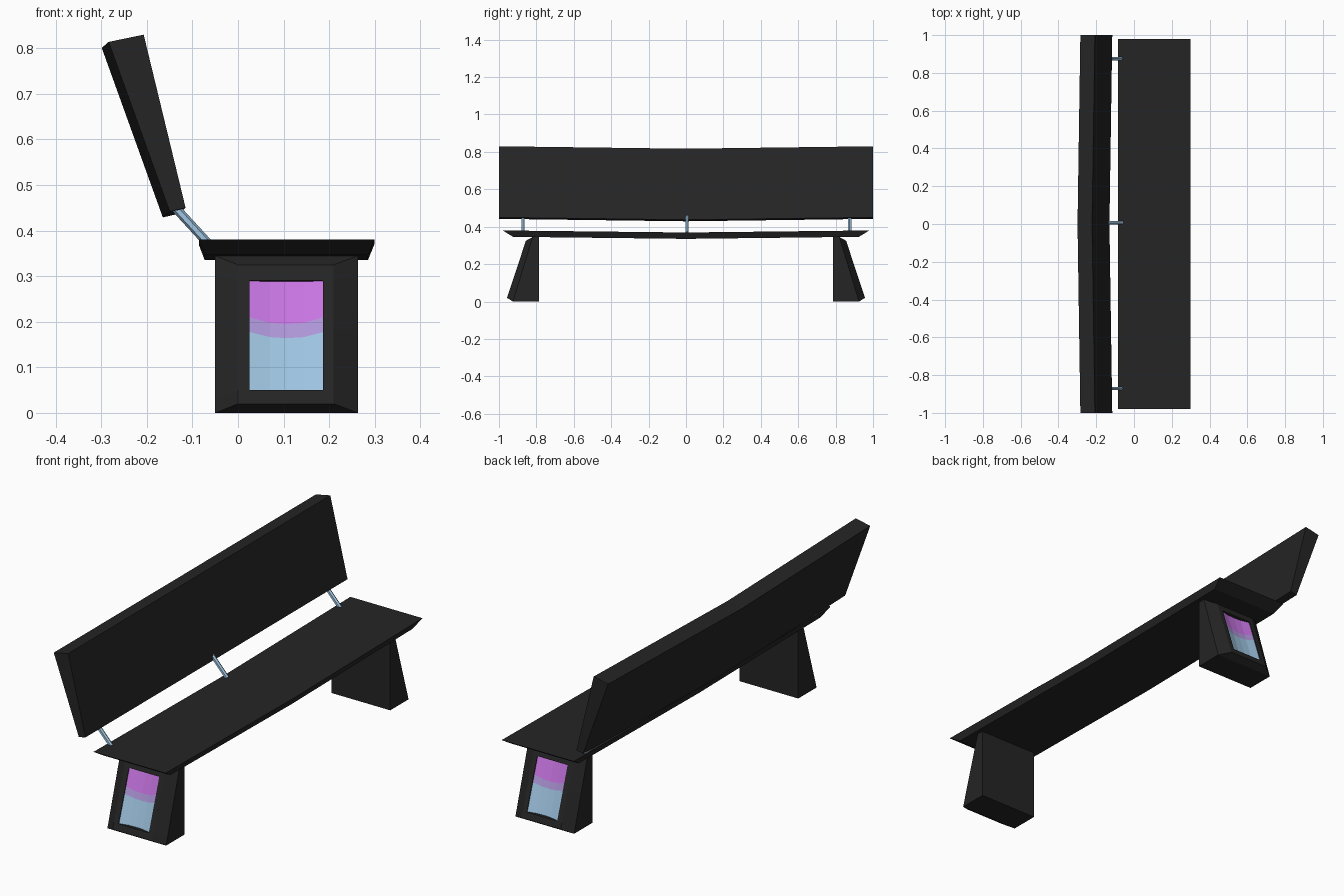
import bpy, bmesh
from mathutils import Vector

if "Cube" in bpy.data.objects:
    bpy.data.objects.remove(bpy.data.objects["Cube"])


def material(name, rgb):
    m = bpy.data.materials.new(name)
    m.diffuse_color = (*rgb, 1)
    m.use_nodes = True
    m.node_tree.nodes["Principled BSDF"].inputs["Base Color"].default_value = m.diffuse_color
    return m


BLACK = material("charcoal", (0.018, 0.018, 0.018))
BLUE = material("pale_blue", (0.35, 0.56, 0.76))
MID = material("lavender", (0.43, 0.31, 0.70))
PINK = material("orchid", (0.58, 0.18, 0.77))


def finish(name, bm, mats):
    bmesh.ops.recalc_face_normals(bm, faces=bm.faces)
    me = bpy.data.meshes.new(name)
    bm.to_mesh(me)
    bm.free()
    for m in mats:
        me.materials.append(m)
    ob = bpy.data.objects.new(name, me)
    bpy.context.collection.objects.link(ob)
    return ob


def plank(name, section, shift):
    """Loft an (x, z, end_y) section along y, with the middle shifted by (dx, dz)."""
    bm = bmesh.new()
    rings = []
    for side in (-1, 0, 1):
        dx, dz = shift if side == 0 else (0, 0)
        rings.append([bm.verts.new((x + dx, side * y, z + dz)) for x, z, y in section])
    n = len(section)
    for a, b in zip(rings, rings[1:]):
        for i in range(n):
            bm.faces.new((a[i], a[(i + 1) % n], b[(i + 1) % n], b[i]))
    bm.faces.new(rings[0])
    bm.faces.new(rings[-1])
    return finish(name, bm, [BLACK])


# seat: undercut slab with a slight dip in the middle
plank("seat", [(-0.086, 0.38, 0.98), (0.299, 0.38, 0.98),
               (0.285, 0.346, 0.925), (-0.073, 0.346, 0.925)], (0, -0.011))

# backrest: tapered board leaning back, slightly bowed
plank("backrest", [(-0.284, 0.814, 1), (-0.207, 0.83, 1),
                   (-0.115, 0.45, 1), (-0.150, 0.442, 1)], (-0.015, -0.013))


# struts joining seat and backrest
def strut(name, y):
    a, b = Vector((-0.062, y, 0.368)), Vector((-0.152, y, 0.466))
    d = b - a
    bm = bmesh.new()
    bmesh.ops.create_cone(bm, cap_ends=True, segments=6, radius1=0.01, radius2=0.01, depth=d.length)
    rot = d.to_track_quat('Z', 'Y').to_matrix()
    for v in bm.verts:
        v.co = rot @ v.co + (a + b) / 2
    finish(name, bm, [BLUE])


for nm, y in (("strut_front", -0.871), ("strut_middle", 0.006), ("strut_rear", 0.875)):
    strut(nm, y)


# legs: sloped chamfered block with a concave coloured inlay on the outer face
COLS = [(0, 0), (0.025, 0), (0.025, 0.004), (0.07, 0.014), (0.107, 0.016),
        (0.145, 0.014), (0.187, 0.004), (0.187, 0), (0.21, 0)]       # x, recess depth
ROWS = [(0.02, 0, 0), (0.05, 0, 0), (0.05, 1, 0), (0.182, 1, 0.018), (0.215, 1, 0.02),
        (0.29, 1, 0.002), (0.29, 0, 0), (0.325, 0, 0)]               # z, recessed, sag


def leg(name, side):
    bm = bmesh.new()
    grid = []
    for z, rec, sag in ROWS:
        line = []
        for x, depth in COLS:
            d = depth * rec
            zz = z - sag * depth / 0.016
            y = 0.957 - (zz - 0.02) * 0.331
            line.append(bm.verts.new((x, side * (y - 0.95 * d), zz)))
        grid.append(line)
    for j in range(len(ROWS) - 1):
        for i in range(len(COLS) - 1):
            f = bm.faces.new((grid[j][i], grid[j][i + 1], grid[j + 1][i + 1], grid[j + 1][i]))
            if 2 <= j <= 4 and 2 <= i <= 5:
                f.material_index = j - 1          # blue, lavender, orchid upward
    bmesh.ops.remove_doubles(bm, verts=bm.verts, dist=0.0002)

    # chamfer outward, then run straight back to the inner face
    def extrude(edges):
        g = bmesh.ops.extrude_edge_only(bm, edges=edges)["geom"]
        return ([e for e in g if isinstance(e, bmesh.types.BMEdge)],
                [e for e in g if isinstance(e, bmesh.types.BMVert)])

    edges, verts = extrude([e for e in bm.edges if e.is_boundary])
    for v in verts:
        z = 0.345 * (v.co.z - 0.02) / 0.305
        v.co = (-0.05 + 0.3135 * v.co.x / 0.21, side * (0.925 - 0.304 * z), z)
    edges, verts = extrude(edges)
    for v in verts:
        v.co.y = side * 0.785
    bmesh.ops.holes_fill(bm, edges=edges, sides=0)
    finish(name, bm, [BLACK, BLUE, MID, PINK])


leg("front_leg", -1)
leg("rear_leg", 1)
